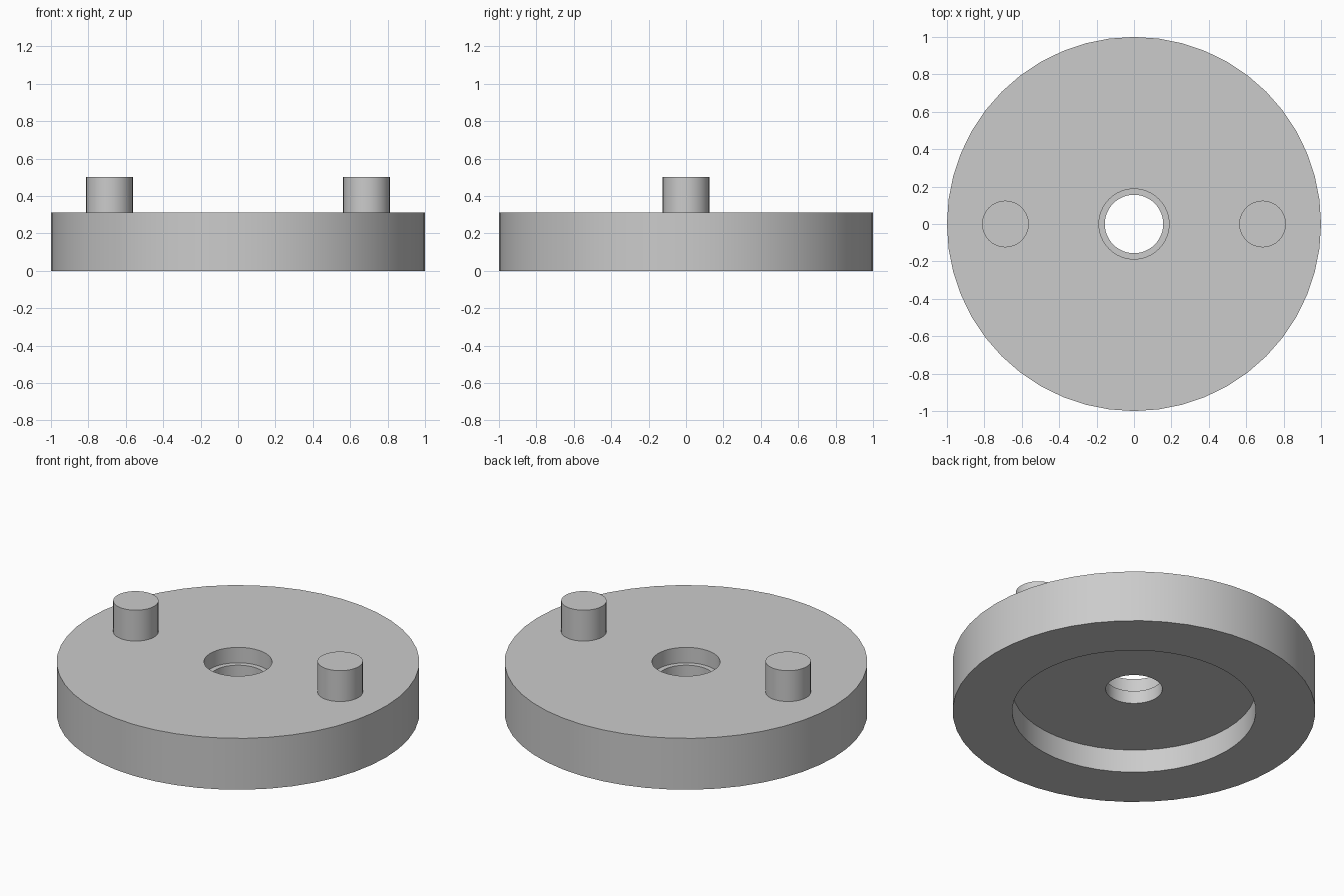
import bpy
import bmesh
import math
from mathutils import Matrix, Vector

cube = bpy.data.objects.get("Cube")
if cube:
    bpy.data.objects.remove(cube, do_unlink=True)

UNIT = 1 / 16  # design unit: the disc radius is sixteen of these

grey = bpy.data.materials.new("light_grey")
grey.use_nodes = True
grey.diffuse_color = (0.6, 0.6, 0.6, 1)
grey.node_tree.nodes["Principled BSDF"].inputs["Base Color"].default_value = grey.diffuse_color


def lathe(name, profile, closed, sides, location=(0, 0, 0)):
    """Revolve a profile of (radius, height) points around z."""
    bm = bmesh.new()
    verts = [bm.verts.new((r * UNIT, 0, z * UNIT)) for r, z in profile]
    pairs = list(zip(verts, verts[1:]))
    if closed:
        pairs.append((verts[-1], verts[0]))
    edges = [bm.edges.new(p) for p in pairs]
    bmesh.ops.spin(bm, geom=verts + edges, cent=(0, 0, 0), axis=(0, 0, 1),
                   angle=math.tau, steps=sides, use_merge=True)
    bmesh.ops.remove_doubles(bm, verts=bm.verts, dist=1e-4)
    bmesh.ops.recalc_face_normals(bm, faces=bm.faces)
    mesh = bpy.data.meshes.new(name)
    bm.to_mesh(mesh)
    bm.free()
    mesh.materials.append(grey)
    obj = bpy.data.objects.new(name, mesh)
    obj.location = location
    bpy.context.collection.objects.link(obj)
    bpy.ops.object.select_all(action="DESELECT")
    obj.select_set(True)
    bpy.context.view_layer.objects.active = obj
    bpy.ops.object.shade_smooth_by_angle(angle=math.radians(30))
    return obj


# Disc with a recessed underside and a stepped centre hole
lathe("disc", [(16, 0), (16, 5), (3, 5), (3, 3.5), (2.5, 3.5),
               (2.5, 2.25), (10.75, 2.25), (10.75, 0)], True, 48)

# Two drive pins standing on the disc
for side, x in (("left", 11), ("right", -11)):
    lathe(side + "_pin", [(0, 4.9), (2, 4.9), (2, 8), (0, 8)], False, 32, (x * UNIT, 0, 0))
